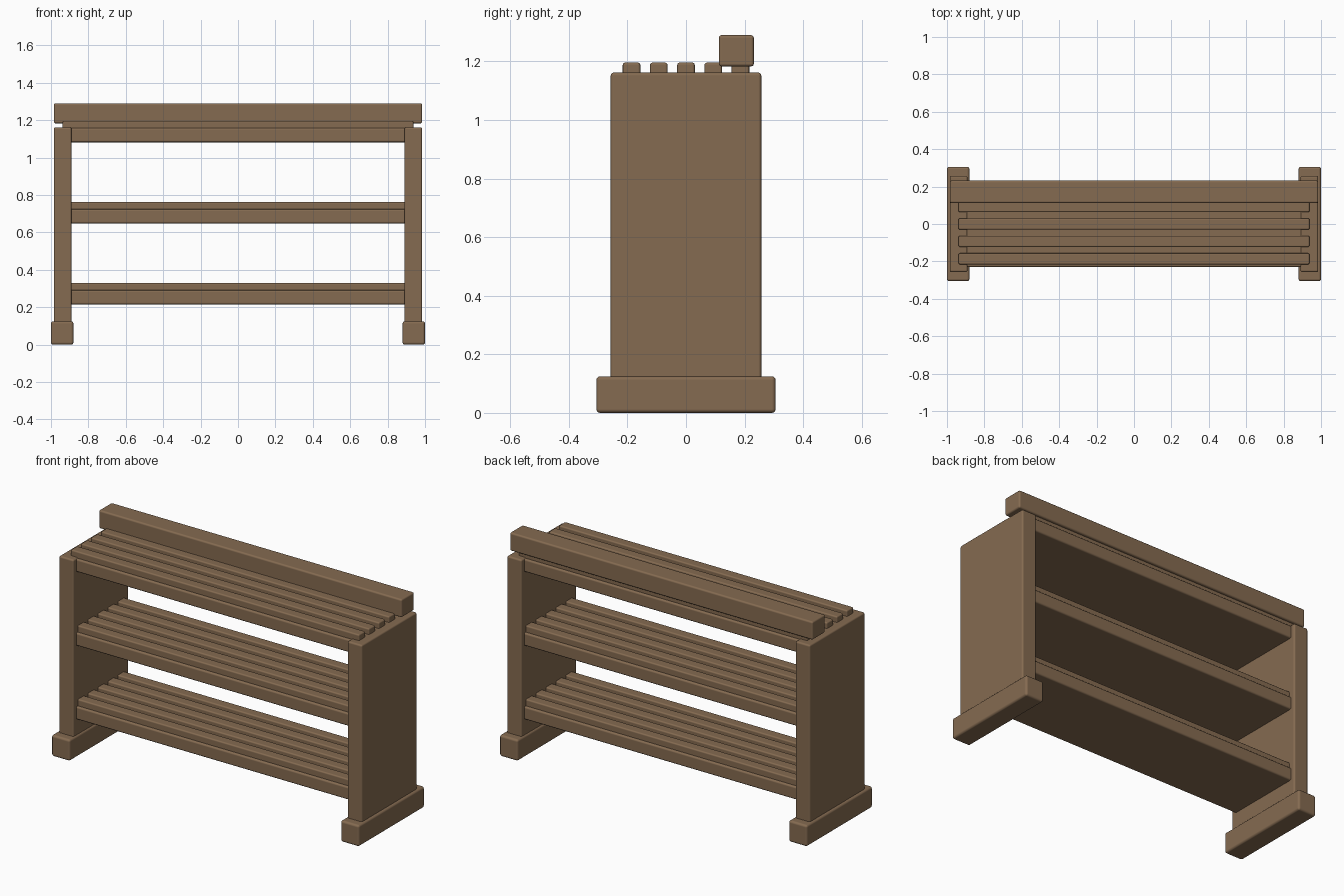
import bpy
import bmesh

cube = bpy.data.objects.get("Cube")
if cube:
    bpy.data.objects.remove(cube, do_unlink=True)

# Single wood colour
wood = bpy.data.materials.new("brown_wood")
wood.use_nodes = True
colour = (0.235, 0.147, 0.082, 1)
wood.diffuse_color = colour
bsdf = next(n for n in wood.node_tree.nodes if n.type == 'BSDF_PRINCIPLED')
bsdf.inputs["Base Color"].default_value = colour
bsdf.inputs["Roughness"].default_value = 0.8


def board(name, xs, ys, zs, bevel=0.01):
    """Rounded-edge board spanning the given ranges."""
    bm = bmesh.new()
    bmesh.ops.create_cube(bm, size=1)
    for v in bm.verts:
        for i, (lo, hi) in enumerate((xs, ys, zs)):
            v.co[i] = hi if v.co[i] > 0 else lo
    mesh = bpy.data.meshes.new(name)
    bm.to_mesh(mesh)
    bm.free()
    mesh.materials.append(wood)
    obj = bpy.data.objects.new(name, mesh)
    bpy.context.collection.objects.link(obj)
    mod = obj.modifiers.new("rounded_edges", 'BEVEL')
    mod.width = bevel
    mod.segments = 3
    mod.harden_normals = True
    mesh.shade_smooth()
    return obj


# Side panels and feet
for side, s in (("left", 1), ("right", -1)):
    board(side + "_panel", sorted((s * 0.89, s * 0.985)), (-0.257, 0.257), (0.11, 1.162))
    board(side + "_foot", sorted((s * 0.88, s)), (-0.306, 0.306), (0, 0.125), 0.013)

# Three shelves, each with five slats on top
for name, base in (("lower", 0.215), ("middle", 0.648), ("top", 1.082)):
    board(name + "_shelf", (-0.9, 0.9), (-0.23, 0.23), (base, base + 0.076))
    for i in range(5):
        y = (i - 2) * 0.093
        board(f"{name}_slat_{i + 1}", (-0.938, 0.938), (y - 0.03, y + 0.03),
              (base + 0.06, base + 0.114), 0.008)

# Back rail above the top shelf
board("back_rail", (-0.985, 0.985), (0.112, 0.232), (1.183, 1.29))
